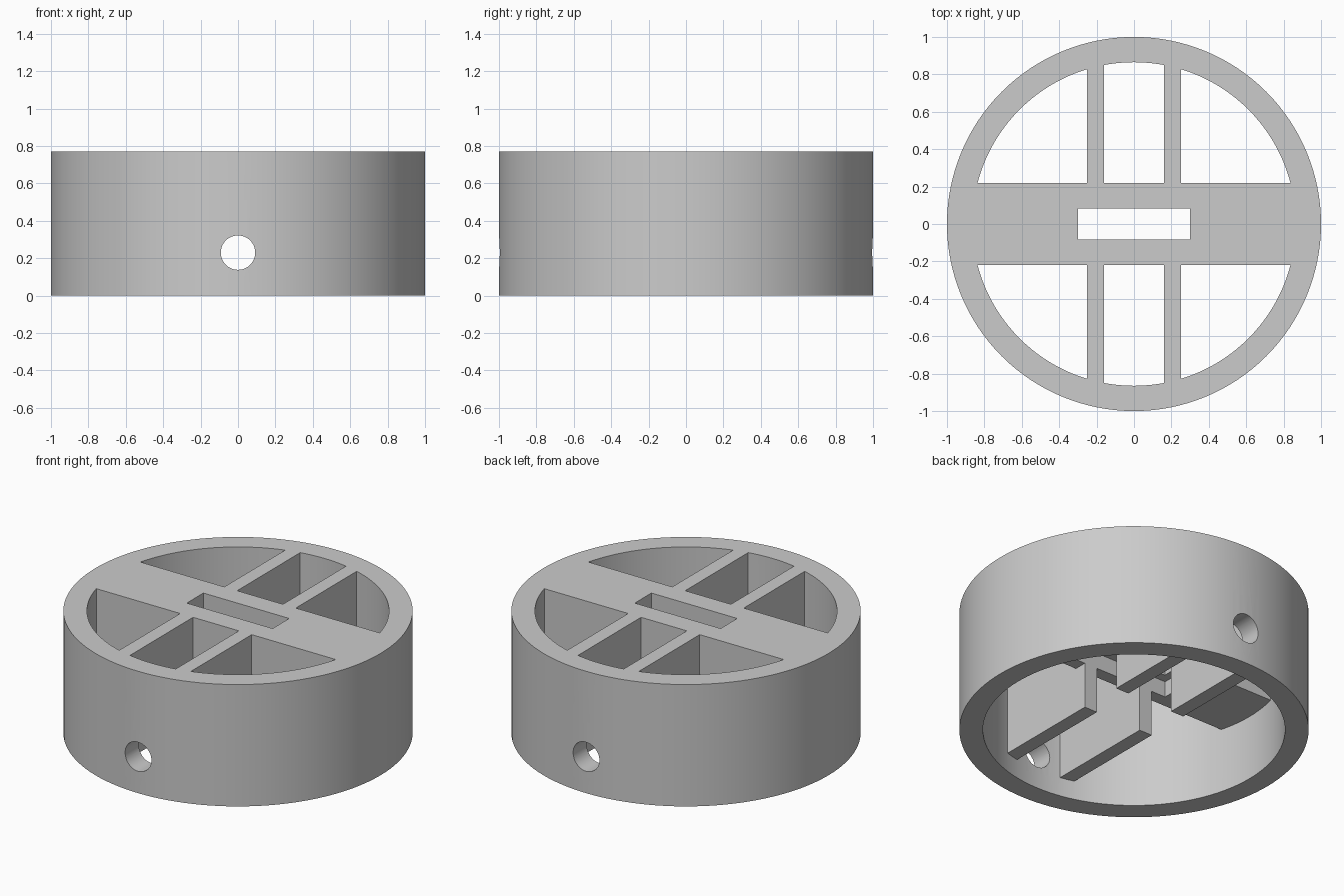
import bpy
from math import pi, radians

if "Cube" in bpy.data.objects:
    bpy.data.objects.remove(bpy.data.objects["Cube"], do_unlink=True)

HEIGHT = 0.77
BORE = 0.865
RIB_BOTTOM = 0.12
BAR_BOTTOM = 0.41
POCKET_TOP = 0.51

grey = bpy.data.materials.new("plain_grey")
grey.use_nodes = True
colour = (0.6, 0.6, 0.6, 1)
grey.diffuse_color = colour
grey.node_tree.nodes["Principled BSDF"].inputs["Base Color"].default_value = colour


def box(name, x, y, z):
    """Box spanning the given (low, high) ranges."""
    bpy.ops.mesh.primitive_cube_add(size=1)
    ob = bpy.context.object
    ob.name = name
    spans = (x, y, z)
    for v in ob.data.vertices:
        v.co = [lo + (c + 0.5) * (hi - lo) for c, (lo, hi) in zip(v.co, spans)]
    return ob


def cylinder(name, radius, depth, location, rotation=(0, 0, 0), sides=128):
    bpy.ops.mesh.primitive_cylinder_add(vertices=sides, radius=radius, depth=depth,
                                        location=location, rotation=rotation)
    bpy.context.object.name = name
    return bpy.context.object


def combine(target, other, operation):
    """Apply a boolean to the target and remove the other object."""
    mod = target.modifiers.new(operation.lower(), 'BOOLEAN')
    mod.operation = operation
    mod.solver = 'EXACT'
    mod.object = other
    other.hide_render = True
    bpy.context.view_layer.objects.active = target
    bpy.ops.object.modifier_apply(modifier=mod.name)
    bpy.data.objects.remove(other, do_unlink=True)


# Round rim with an open bore
body = cylinder("round_housing", 1, HEIGHT, (0, 0, HEIGHT / 2))
combine(body, cylinder("bore_cutter", BORE, 2, (0, 0, HEIGHT / 2)), 'DIFFERENCE')

# Thick crossbar joined with two long ribs, ends buried in the rim
inner = box("crossbar", (-0.93, 0.93), (-0.22, 0.22), (BAR_BOTTOM, HEIGHT))
for side in (-1, 1):
    low, high = sorted((side * 0.16, side * 0.25))
    rib = box("rib", (low, high), (-0.92, 0.92), (RIB_BOTTOM, HEIGHT))
    combine(inner, rib, 'UNION')
combine(body, inner, 'UNION')

# Wide pocket from below, leading to a narrower slot through the top
combine(body, box("pocket_cutter", (-0.35, 0.35), (-0.14, 0.14), (-0.1, POCKET_TOP)), 'DIFFERENCE')
combine(body, box("slot_cutter", (-0.3, 0.3), (-0.083, 0.083), (0.3, 1)), 'DIFFERENCE')

# Pin hole through the front and back walls
combine(body, cylinder("pin_hole_cutter", 0.092, 3, (0, 0, 0.23), (pi / 2, 0, 0), 48), 'DIFFERENCE')

# Colour and shading
body.data.materials.clear()
body.data.materials.append(grey)
for face in body.data.polygons:
    face.material_index = 0
bpy.ops.object.select_all(action='DESELECT')
body.select_set(True)
bpy.context.view_layer.objects.active = body
bpy.ops.object.shade_smooth_by_angle(angle=radians(30))
